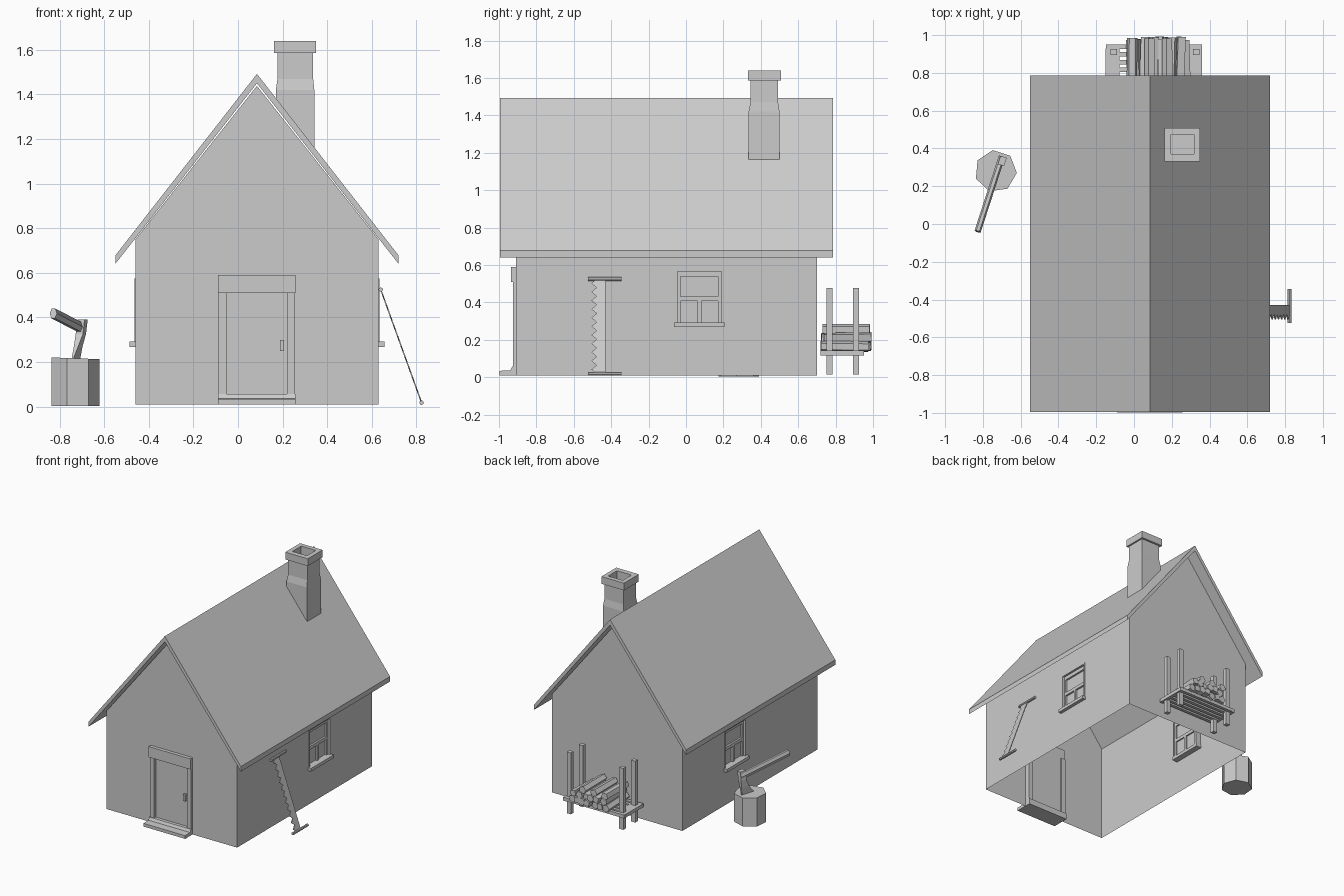
import bpy, bmesh, math, random
from mathutils import Vector, Matrix

if "Cube" in bpy.data.objects:
    bpy.data.objects.remove(bpy.data.objects["Cube"])

random.seed(4)
CX = 0.085   # house centre line


def mesh_obj(name, verts, faces, fix=True):
    me = bpy.data.meshes.new(name)
    bm = bmesh.new()
    vs = [bm.verts.new(v) for v in verts]
    for f in faces:
        bm.faces.new([vs[i] for i in f])
    bmesh.ops.remove_doubles(bm, verts=bm.verts, dist=1e-5)
    if fix:
        bmesh.ops.recalc_face_normals(bm, faces=bm.faces)
    bm.to_mesh(me)
    bm.free()
    ob = bpy.data.objects.new(name, me)
    bpy.context.collection.objects.link(ob)
    return ob


def loft(name, rings, caps=True):
    n = len(rings[0])
    verts = [v for r in rings for v in r]
    faces = [(k * n + i, k * n + (i + 1) % n, (k + 1) * n + (i + 1) % n, (k + 1) * n + i)
             for k in range(len(rings) - 1) for i in range(n)]
    if caps:
        faces += [tuple(range(n)), tuple(range(len(verts) - n, len(verts)))]
    return mesh_obj(name, verts, faces)


def rect(x0, x1, y0, y1, z):
    return [(x0, y0, z), (x1, y0, z), (x1, y1, z), (x0, y1, z)]


def box(name, x, y, z):
    x, y = sorted(x), sorted(y)
    return loft(name, [rect(*x, *y, z[0]), rect(*x, *y, z[1])])


def rod(name, a, b, r, sides=8, spin=0.0, squash=1.0):
    a, b = Vector(a), Vector(b)
    d = (b - a).normalized()
    u = d.cross(Vector((0, 0, 1))).normalized()
    w = u.cross(d)
    ring = [u * r * math.cos(t) + w * r * squash * math.sin(t)
            for t in [spin + 2 * math.pi * i / sides for i in range(sides)]]
    return loft(name, [[a + p for p in ring], [b + p for p in ring]])


# Walls: open-bottomed shell with door and window openings
X0, X1, Y0, Y1, ZB, ZE, ZA = -0.46, 0.63, -0.91, 0.70, 0.01, 0.75, 1.438
front = [(X0, ZB), (-0.06, ZB), (-0.06, 0.52), (0.23, 0.52), (0.23, ZB), (X1, ZB), (X1, ZE), (CX, ZA), (X0, ZE)]
back = [(X0, ZB), (X1, ZB), (X1, ZE), (CX, ZA), (X0, ZE)]
mesh_obj("front_wall", [(x, Y0, z) for x, z in front], [tuple(range(9))])
mesh_obj("back_wall", [(x, Y1, z) for x, z in back], [tuple(range(4, -1, -1))], False)
WY, WZ = (-0.055, 0.20), (0.28, 0.575)

for side, s in (("right", 1), ("left", -1)):
    wx = CX + s * 0.545
    outer = [(wx, y, z) for y, z in ((Y0, ZB), (Y1, ZB), (Y1, ZE), (Y0, ZE))]
    hole = [(wx, y, z) for y, z in ((WY[0], WZ[0]), (WY[1], WZ[0]), (WY[1], WZ[1]), (WY[0], WZ[1]))]
    wall = loft(side + "_wall", [outer, hole], caps=False)
    wall.data.update()
    if wall.data.polygons[0].normal.x * s < 0:
        wall.data.flip_normals()

    # Window: deep casing, sill, sash bars and glass
    def wbox(part, d0, d1, y, z):
        box(side + "_window_" + part, (wx + s * d0, wx + s * d1), y, z)
    wbox("jamb_a", -0.045, 0.004, (-0.055, -0.045), WZ)
    wbox("jamb_b", -0.045, 0.004, (0.19, 0.20), WZ)
    wbox("head", -0.045, 0.004, (-0.045, 0.19), (0.565, 0.575))
    wbox("sill", -0.045, 0.026, (-0.065, 0.205), (0.268, 0.292))
    wbox("stile_a", -0.04, -0.012, (-0.045, -0.03), (0.292, 0.565))
    wbox("stile_b", -0.04, -0.012, (0.172, 0.19), (0.292, 0.565))
    wbox("top_rail", -0.04, -0.012, (-0.03, 0.172), (0.537, 0.565))
    wbox("transom", -0.04, -0.012, (-0.03, 0.172), (0.407, 0.432))
    wbox("mullion", -0.04, -0.012, (0.062, 0.082), (0.292, 0.407))
    wbox("glass", -0.03, -0.026, (-0.03, 0.172), (0.292, 0.537))

# Roof: chevron profile swept front to back
roof = [(-0.55, 0.64), (CX, 1.45), (0.72, 0.64), (0.72, 0.678), (CX, 1.492), (-0.55, 0.678)]
loft("roof", [[(x, y, z) for x, z in roof] for y in (-0.995, 0.785)])

# Chimney: hollow stack whose base follows the roof slope
def slope(x):
    return 1.49 - 1.277 * (x - CX)
cy = (0.335, 0.50)
base = [(x, y, slope(x)) for x, y, _ in rect(0.17, 0.342, *cy, 0)]
loft("chimney", [base, rect(0.17, 0.342, *cy, 1.42), rect(0.177, 0.337, 0.345, 0.492, 1.47),
                 rect(0.177, 0.337, 0.345, 0.492, 1.585), rect(0.162, 0.35, 0.332, 0.508, 1.585),
                 rect(0.162, 0.35, 0.332, 0.508, 1.64), rect(0.195, 0.317, 0.37, 0.475, 1.64),
                 rect(0.195, 0.317, 0.37, 0.475, 1.52)])

# Door with frame, handle and step
box("door", (-0.055, 0.223), (-0.905, -0.885), (0.05, 0.515))
for n, x in (("left", (-0.088, -0.052)), ("right", (0.22, 0.256))):
    box("door_jamb_" + n, x, (-0.925, -0.875), (0.05, 0.51))
box("door_lintel", (-0.09, 0.258), (-0.936, -0.885), (0.51, 0.59))
box("door_handle", (0.188, 0.206), (-0.925, -0.905), (0.25, 0.30))
step = [(-0.865, 0.01), (-0.998, 0.01), (-0.998, 0.034), (-0.94, 0.036), (-0.93, 0.056), (-0.865, 0.056)]
loft("door_step", [[(x, y, z) for y, z in step] for x in (-0.09, 0.258)])

# Chopping stump
loft("stump", [[(-0.732 + r * math.cos(t), 0.28 + r * math.sin(t), z + dz * math.cos(t))
                for t in [math.radians(-5) + 2 * math.pi * i / 7 for i in range(7)]]
               for r, z, dz in ((0.112, 0.003, 0), (0.112, 0.217, -0.004))])

# Axe: sloping handle and wedge head biting into the stump
rod("axe_handle", (-0.828, -0.04, 0.418), (-0.70, 0.355, 0.352), 0.017, 6, 0, 1.5)
h = Vector((0.3, 0.95, 0)).normalized()
side_dir = Vector((h.y, -h.x, 0))
top = Vector((-0.705, 0.335, 0))
rings = []
for z, a, b, t, sh in ((0.39, -0.022, 0.024, 0.017, 0.008), (0.325, -0.022, 0.024, 0.017, 0.0),
                       (0.27, -0.045, 0.02, 0.010, -0.008), (0.205, -0.095, 0.015, 0.003, -0.012)):
    c = top + side_dir * sh + Vector((0, 0, z))
    rings.append([c + h * p + side_dir * q for p, q in ((a, -t), (b, -t), (b, t), (a, t))])
loft("axe_head", rings)

# Leaning saw: toothed blade between two round handles
lo, hi = Vector((0.823, 0, 0.018)), Vector((0.64, 0, 0.525))
N = 11
edge = []
for i in range(N):
    edge += [(-0.478, i / N), (-0.506, (i + 0.5) / N)]
edge += [(-0.478, 1), (-0.43, 1), (-0.43, 0)]
loft("saw_blade", [[lo.lerp(hi, t) + Vector((d, y, 0)) for y, t in edge] for d in (-0.003, 0.003)])
for n, p in (("lower", lo), ("upper", hi)):
    rod("saw_handle_" + n, p + Vector((0, -0.525, 0)), p + Vector((0, -0.345, 0)), 0.01)

# Firewood rack: four posts, side beams, slats
for i, x in enumerate((-0.108, 0.33)):
    for j, y in enumerate((0.767, 0.91)):
        box(f"rack_post_{i}{j}", (x - 0.017, x + 0.017), (y - 0.016, y + 0.016), (0.015, 0.478))
    box(f"rack_beam_{i}", (x - 0.042, x + 0.03), (0.75, 0.93), (0.13, 0.142)).scale = (1, 1, 1)
for i, x in enumerate((-0.148, 0.335)):
    box(f"rack_end_{i}", (x, x + 0.025), (0.72, 0.95), (0.115, 0.142))
for i in range(6):
    y = 0.722 + i * 0.041
    box(f"rack_slat_{i}", (-0.148, 0.36), (y, y + 0.024), (0.117, 0.142))

# Firewood: two staggered layers of split logs
for layer, (z, xs) in enumerate(((0.166, range(7)), (0.212, range(6)), (0.256, (0, 2, 4)))):
    for i in xs:
        x = -0.01 + 0.047 * i + 0.02 * (layer % 2)
        j = random.uniform(-0.012, 0.012)
        rod(f"log_{layer}_{i}", (x - j * 0.5, 0.73 + j, z), (x + j * 0.5, 0.982 + j, z + j * 0.4),
            0.029, (5, 4)[i % 2], random.uniform(0.5, 1.1))
